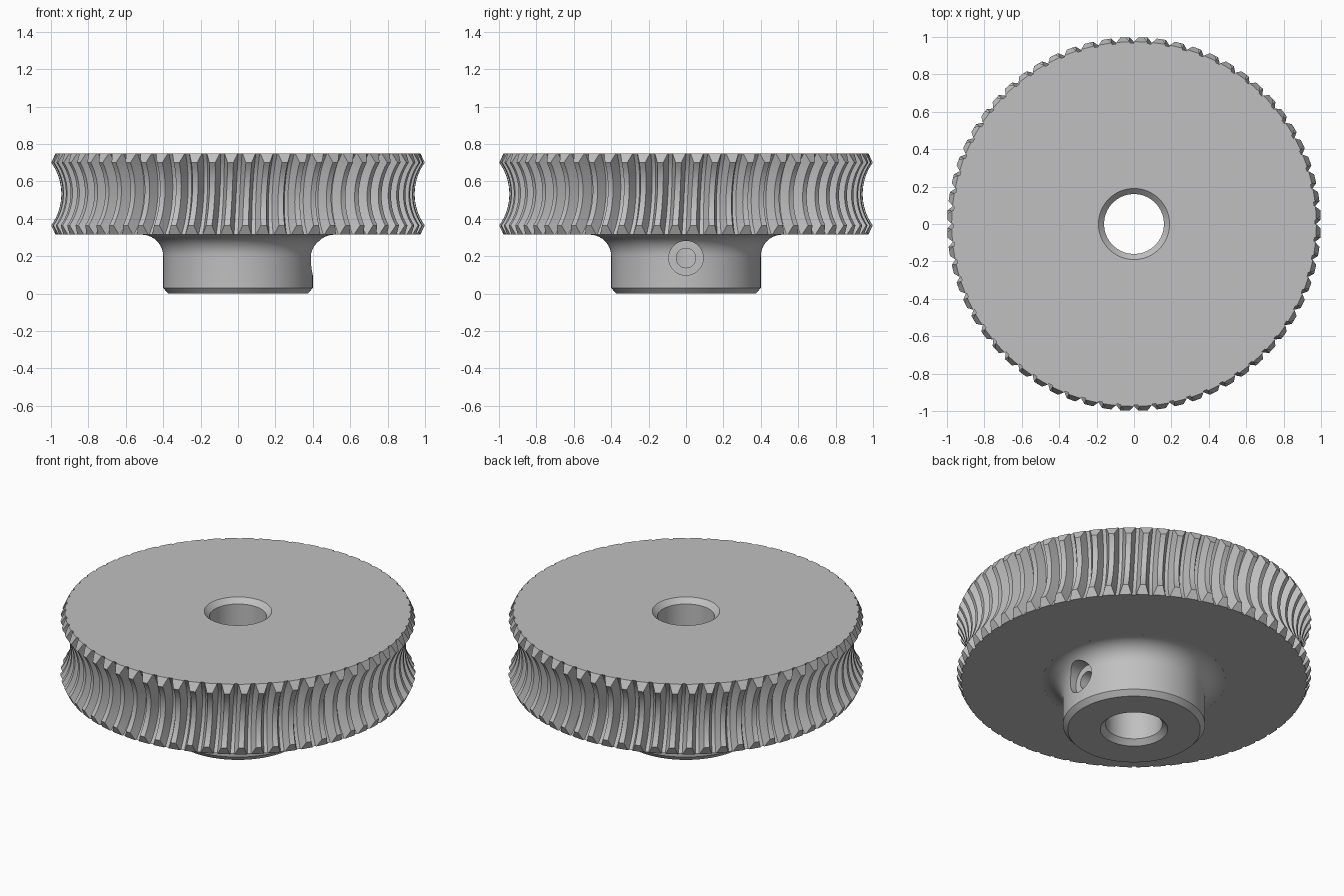
import bpy
import bmesh
from math import cos, sin, pi, radians, sqrt, tan

if "Cube" in bpy.data.objects:
    bpy.data.objects.remove(bpy.data.objects["Cube"])

# One machined metal colour
metal = bpy.data.materials.new("machined grey")
metal.use_nodes = True
GREY = (0.53, 0.53, 0.53, 1)
metal.diffuse_color = GREY
bsdf = metal.node_tree.nodes["Principled BSDF"]
bsdf.inputs["Base Color"].default_value = GREY
bsdf.inputs["Roughness"].default_value = 0.6

TEETH = 64
PITCH = 2 * pi / TEETH
BOTTOM, TOP = 0.315, 0.75
MID = (BOTTOM + TOP) / 2
HALF = TOP - MID
BORE, BORE_RIM, CHAMFER = 0.16, 0.19, 0.03
WORM_AXIS, TIP_ARC, ROOT_ARC = 1.235, 0.29, 0.345
HUB, FILLET = 0.4, 0.115
LEAN = tan(radians(3))


def skin(name, loops, closed=False):
    """Bridge equal-sized rings of points with quads."""
    bm = bmesh.new()
    rings = [[bm.verts.new(p) for p in loop] for loop in loops]
    pairs = list(zip(rings, rings[1:]))
    if closed:
        pairs.append((rings[-1], rings[0]))
    for a, b in pairs:
        for i in range(len(a)):
            j = (i + 1) % len(a)
            bm.faces.new((a[i], b[i], b[j], a[j]))
    mesh = bpy.data.meshes.new(name)
    bm.to_mesh(mesh)
    bm.free()
    mesh.materials.append(metal)
    obj = bpy.data.objects.new(name, mesh)
    bpy.context.collection.objects.link(obj)
    return obj


def smooth(obj, angle):
    bpy.ops.object.select_all(action="DESELECT")
    obj.select_set(True)
    bpy.context.view_layer.objects.active = obj
    bpy.ops.object.shade_smooth_by_angle(angle=radians(angle))


def toothed_ring(z, root, tip, half_tip=0.2):
    """Ring with four points per tooth, turned slightly with height."""
    points = []
    for k in range(TEETH):
        centre = (k + 0.5) * PITCH + (z - MID) * LEAN
        for r, f in ((root, -0.39), (tip, -half_tip), (tip, half_tip), (root, 0.39)):
            a = centre + f * PITCH
            points.append((r * cos(a), r * sin(a), z))
    return points


def tooth_row(dz):
    """Throated tooth section at height dz from the middle plane."""
    root = WORM_AXIS - sqrt(ROOT_ARC ** 2 - dz ** 2)
    tip = WORM_AXIS - sqrt(TIP_ARC ** 2 - dz ** 2)
    tip = min(tip, 0.975 + (HALF - abs(dz)) * 0.5)
    depth = sqrt((WORM_AXIS - tip) ** 2 + dz ** 2)
    share = (ROOT_ARC - depth) / (ROOT_ARC - TIP_ARC)
    return toothed_ring(MID + dz, root, tip, 0.39 - 0.23 * share)


def round_ring(r, z, sides=128):
    return [(r * cos(2 * pi * i / sides), r * sin(2 * pi * i / sides), z)
            for i in range(sides)]


# Toothed wheel: bore, top face, throated teeth, bottom face
EDGE, STEPS = 0.168, 16
heights = [HALF] + [EDGE * (1 - 2 * i / STEPS) for i in range(STEPS + 1)] + [-HALF]
wheel_loops = [toothed_ring(BOTTOM, BORE, BORE),
               toothed_ring(TOP - CHAMFER, BORE, BORE),
               toothed_ring(TOP, BORE_RIM, BORE_RIM)]
wheel_loops += [tooth_row(dz) for dz in heights]
wheel_loops.append(toothed_ring(BOTTOM, HUB + FILLET, HUB + FILLET))
smooth(skin("worm_wheel", wheel_loops), 25)

# Hub: bore, filleted shoulder, chamfered foot
profile = [(BORE_RIM, 0), (BORE, CHAMFER), (BORE, BOTTOM)]
for i in range(11):
    a = i / 10 * pi / 2
    profile.append((HUB + FILLET * (1 - sin(a)), BOTTOM - FILLET * (1 - cos(a))))
profile += [(HUB, CHAMFER), (HUB - 0.027, 0)]
hub = skin("hub", [round_ring(r, z) for r, z in profile], closed=True)

# Counterbored set screw hole on the left side of the hub
for radius, start in ((0.092, 0.35), (0.052, 0.05)):
    bpy.ops.mesh.primitive_cylinder_add(
        vertices=48, radius=radius, depth=0.6 - start,
        location=((0.6 + start) / 2, 0, 0.19), rotation=(0, pi / 2, 0))
    cutter = bpy.context.object
    cutter.name = "screw_hole_cutter"
    cutter.hide_render = True
    cutter.data.materials.append(metal)
    cut = hub.modifiers.new("screw hole", "BOOLEAN")
    cut.operation = "DIFFERENCE"
    cut.solver = "EXACT"
    cut.object = cutter
    bpy.context.view_layer.objects.active = hub
    bpy.ops.object.modifier_apply(modifier=cut.name)
    bpy.data.objects.remove(cutter)
smooth(hub, 25)
